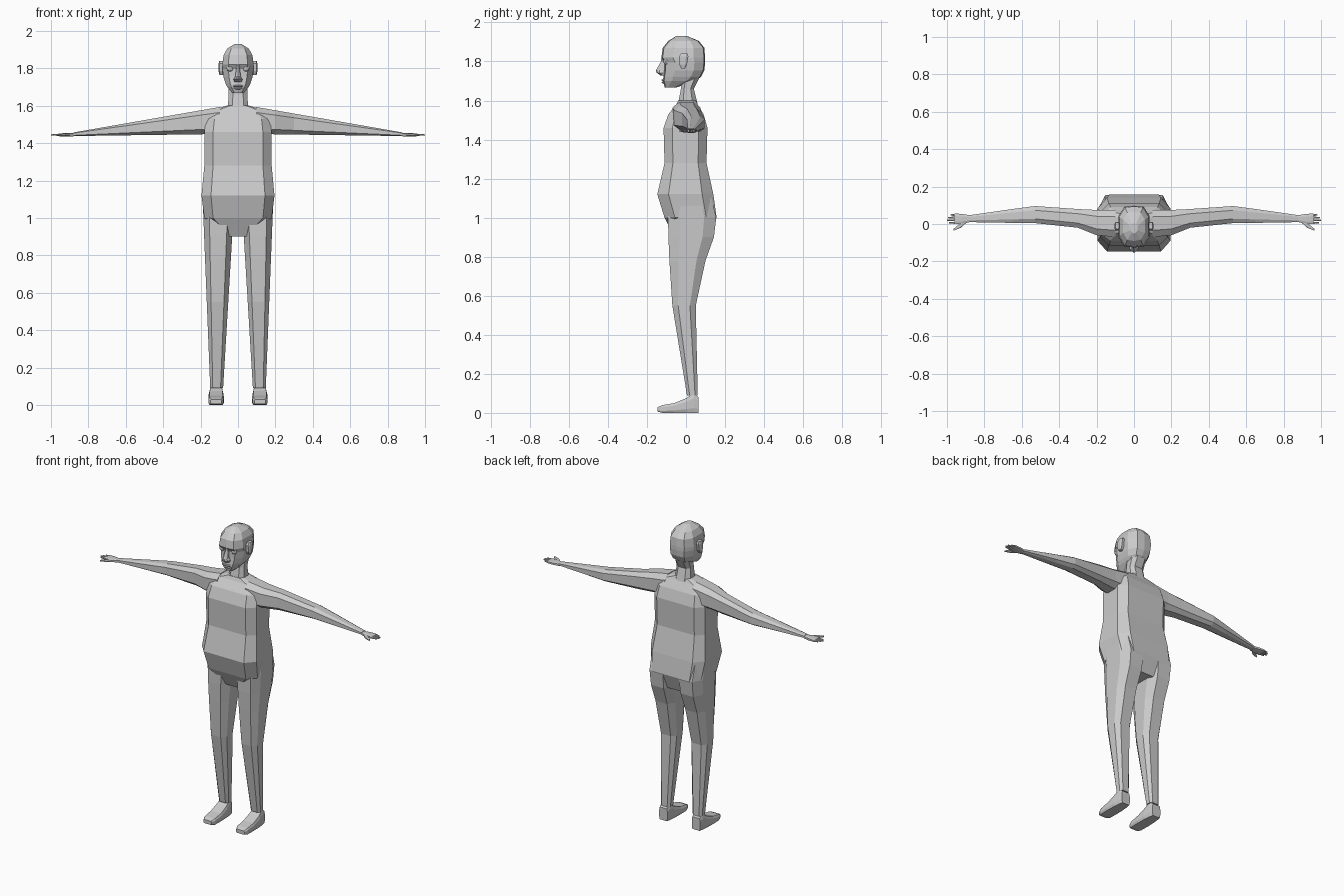
import bpy, bmesh
from mathutils import Vector

if "Cube" in bpy.data.objects:
    bpy.data.objects.remove(bpy.data.objects["Cube"])

clay = bpy.data.materials.new("light grey")
clay.use_nodes = True
grey = (.6, .6, .6, 1)
clay.diffuse_color = grey
clay.node_tree.nodes["Principled BSDF"].inputs["Base Color"].default_value = grey

# Place a section point (across, depth) at a station along the named axis
AXES = {
    "x": lambda across, depth, station: Vector((station, depth, across)),
    "y": lambda across, depth, station: Vector((across, station, depth)),
    "z": lambda across, depth, station: Vector((across, depth, station)),
}


def finish(name, bm, mirror):
    """Turn the bmesh into a flat shaded object, mirrored across x if asked."""
    bmesh.ops.recalc_face_normals(bm, faces=bm.faces)
    mesh = bpy.data.meshes.new(name)
    bm.to_mesh(mesh)
    bm.free()
    mesh.materials.append(clay)
    ob = bpy.data.objects.new(name, mesh)
    bpy.context.collection.objects.link(ob)
    if mirror:
        ob.modifiers.new("other_side", "MIRROR")


def loft(name, rings, axis="z", centre=0, slope=0, flat=.6, chamfer=.25,
         ridge=0, mirror=False):
    """Skin chamfered sections given as (station, half width, low, high).
    The sections are centred across on the line centre + slope * station."""
    bm = bmesh.new()
    loops = []
    for station, width, low, high in rings:
        middle = centre + slope * station
        cut = (high - low) * chamfer
        half = [(0, low - ridge), (flat * width, low), (width, low + cut),
                (width, high - cut), (flat * width, high), (0, high + ridge)]
        other_half = [(-across, depth) for across, depth in half[-2:0:-1]]
        loops.append([bm.verts.new(AXES[axis](middle + across, depth, station))
                      for across, depth in half + other_half])
    for lower, upper in zip(loops, loops[1:]):
        for i, vert in enumerate(lower):
            bm.faces.new((lower[i - 1], vert, upper[i], upper[i - 1]))
    bm.faces.new(loops[0])
    bm.faces.new(loops[-1])
    finish(name, bm, mirror)


def ball(name, centre, size, mirror=False):
    """A small faceted ellipsoid."""
    bm = bmesh.new()
    bmesh.ops.create_uvsphere(bm, u_segments=10, v_segments=6, radius=1)
    bmesh.ops.scale(bm, vec=size, verts=bm.verts)
    bmesh.ops.translate(bm, vec=centre, verts=bm.verts)
    finish(name, bm, mirror)


# Trunk with a round belly and seat
loft("torso", [
    (.9, .06, -.06, .12),
    (1, .18, -.11, .157),
    (1.12, .195, -.147, .14),
    (1.28, .18, -.11, .105),
    (1.46, .18, -.115, .11),
    (1.53, .17, -.09, .09),
    (1.58, .13, -.05, .06),
    (1.6, .06, -.04, .05),
], flat=.74, chamfer=.2)

# Legs widen steadily upward; the depth follows calf, knee, thigh and seat
leg_depth = [
    (.09, .005, .06),
    (.55, -.07, .05),
    (.78, -.085, .1),
    (.9, -.09, .143),
    (1, -.092, .155),
    (1.1, -.08, .13),
]
loft("legs", [(z, .03 + .05 * z, front, back) for z, front, back in leg_depth],
     centre=.115, slope=-.01, mirror=True)

# Feet run from heel to toe
loft("feet", [
    (.065, .03, 0, .08),
    (.04, .035, 0, .1),
    (0, .04, 0, .075),
    (-.06, .042, 0, .05),
    (-.12, .04, 0, .04),
    (-.145, .03, .006, .03),
], axis="y", centre=.117, flat=.85, mirror=True)

# Outstretched arms thin out evenly from shoulder to wrist
arm_depth = [
    (.1, -.07, .075),
    (.2, -.06, .075),
    (.3, -.02, .08),
    (.53, .005, .096),
    (.65, .006, .08),
    (.88, .01, .047),
]
loft("arms", [(x, .08 * (1 - x), front, back) for x, front, back in arm_depth],
     axis="x", centre=1.53, slope=-.094, mirror=True)

# Hands with four fingers and a thumb
hand_height = 1.444
loft("palms", [
    (.88, .01, .01, .047),
    (.92, .01, 0, .054),
    (.96, .007, 0, .056),
], axis="x", centre=hand_height, mirror=True)
finger_tips = {"index": .99, "middle": 1, "ring": .995, "little": .98}
for i, (finger, tip) in enumerate(finger_tips.items()):
    side = .014 * i
    loft(finger + "_fingers", [
        (.945, .006, side, side + .012),
        (tip, .003, side + .003, side + .01),
    ], axis="x", centre=hand_height, mirror=True)
loft("thumbs", [
    (.895, .007, .008, .028),
    (.925, .007, -.02, .008),
    (.965, .004, -.036, -.026),
], axis="x", centre=hand_height, mirror=True)

# Neck leaning back into the skull
loft("neck", [
    (1.56, .056, -.045, .065),
    (1.66, .05, -.026, .04),
    (1.73, .05, -.025, .075),
], flat=.55)

# Faceted head from chin to crown
loft("head", [
    (1.667, .03, -.103, -.055),
    (1.7, .057, -.112, .04),
    (1.72, .067, -.11, .07),
    (1.755, .078, -.105, .088),
    (1.795, .083, -.104, .092),
    (1.82, .084, -.12, .092),
    (1.87, .077, -.113, .088),
    (1.905, .058, -.085, .06),
    (1.93, .018, -.045, 0),
], flat=.62, ridge=.006)

# Ears, eyes, nose and lips
loft("ears", [
    (1.765, .01, -.025, -.005),
    (1.785, .014, -.034, .005),
    (1.825, .014, -.036, .012),
    (1.84, .01, -.026, .008),
], centre=.09, mirror=True)
ball("eyes", (.042, -.098, 1.8), (.02, .018, .019), mirror=True)
loft("nose", [
    (1.727, .019, -.125, -.1),
    (1.742, .024, -.146, -.1),
    (1.755, .015, -.15, -.1),
    (1.8, .009, -.124, -.1),
    (1.825, .012, -.122, -.1),
], flat=.5, ridge=.004)
for lip, height, width in (("upper_lip", 1.705, .03), ("lower_lip", 1.693, .026)):
    ball(lip, (0, -.112, height), (width, .013, .006))
